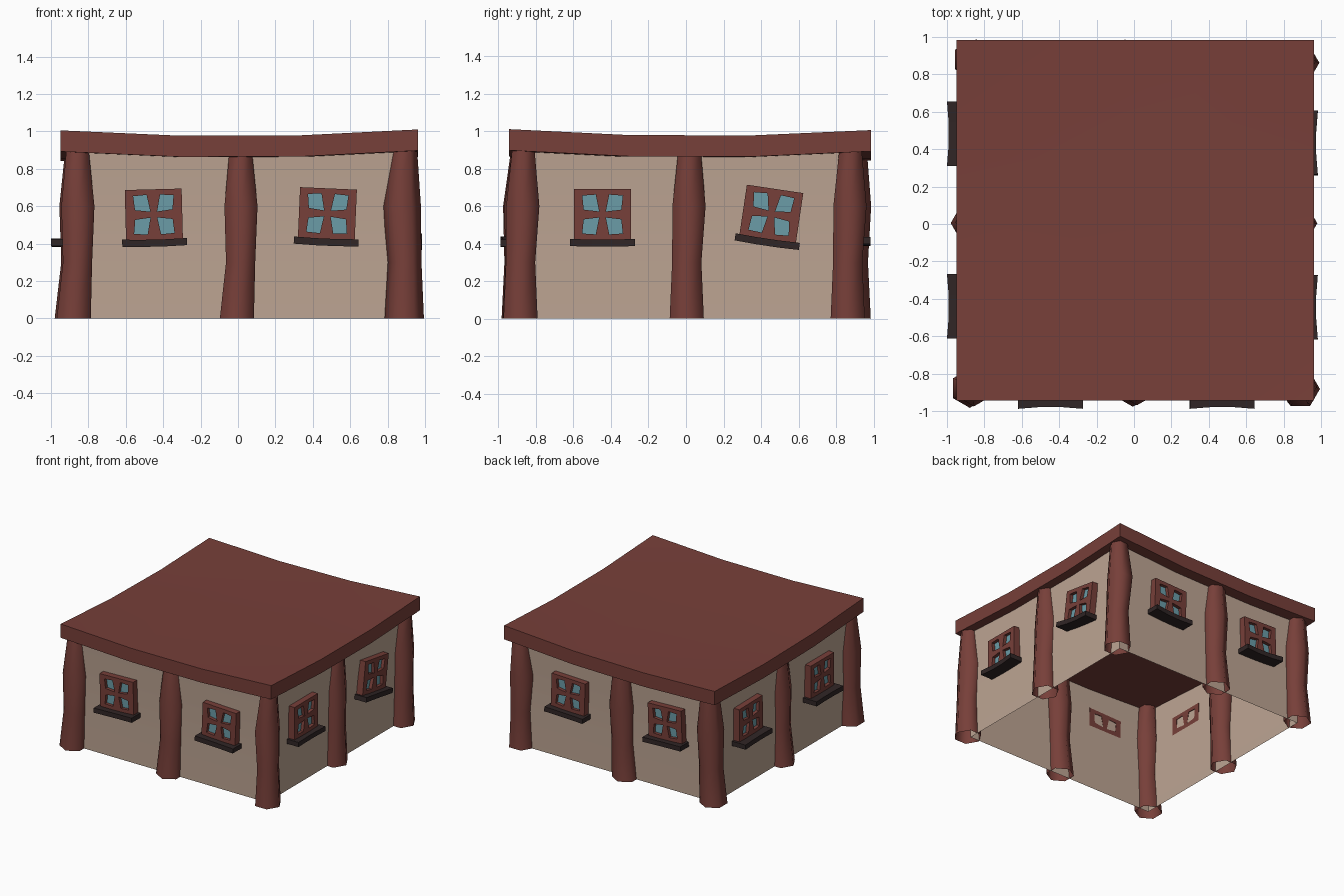
import bpy, bmesh, math
from mathutils import Matrix, Vector

if "Cube" in bpy.data.objects:
    bpy.data.objects.remove(bpy.data.objects["Cube"])


def material(name, rgb):
    m = bpy.data.materials.new(name)
    m.diffuse_color = (*rgb, 1)
    m.use_nodes = True
    m.node_tree.nodes["Principled BSDF"].inputs["Base Color"].default_value = m.diffuse_color
    return m


WOOD = material("red brown wood", (0.185, 0.050, 0.041))
PLASTER = material("beige plaster", (0.51, 0.375, 0.292))
GLASS = material("blue glass", (0.145, 0.335, 0.39))
DARK = material("dark sill wood", (0.030, 0.019, 0.019))


def finish(bm, name, mat, smooth=None):
    me = bpy.data.meshes.new(name)
    bm.to_mesh(me)
    bm.free()
    me.materials.append(mat)
    ob = bpy.data.objects.new(name, me)
    bpy.context.collection.objects.link(ob)
    if smooth:
        bpy.ops.object.select_all(action='DESELECT')
        ob.select_set(True)
        bpy.context.view_layer.objects.active = ob
        bpy.ops.object.shade_smooth_by_angle(angle=math.radians(smooth))
    return ob


def thicken(bm, offset):
    """Extrude a sheet into a closed solid."""
    res = bmesh.ops.extrude_face_region(bm, geom=bm.faces[:], use_keep_orig=True)
    verts = [g for g in res["geom"] if isinstance(g, bmesh.types.BMVert)]
    bmesh.ops.translate(bm, verts=verts, vec=offset)
    bmesh.ops.recalc_face_normals(bm, faces=bm.faces)


# Plaster walls: open shell that flares slightly towards the top
bm = bmesh.new()
rings = []
for z, d in ((0, .872), (.3, .872), (.6, .877), (.9, .892)):
    rings.append([bm.verts.new((sx * d, sy * d, z))
                  for sx, sy in ((-1, -1), (1, -1), (1, 1), (-1, 1))])
for a, b in zip(rings, rings[1:]):
    for i in range(4):
        j = (i + 1) % 4
        bm.faces.new((a[i], a[j], b[j], b[i]))
finish(bm, "walls", PLASTER, 30)

# Sagging roof slab, one low corner at the back left
bm = bmesh.new()
xs, ys = (-.95, -.31, .33, .962), (-.943, -.30, .35, .985)
sag = (0, .03, .03, 0)
grid = []
for i, x in enumerate(xs):
    row = []
    for j, y in enumerate(ys):
        u, v = i / 3, j / 3
        z = 1.005 + .005 * u * (1 - v) - .03 * (1 - u) * v
        z -= max(sag[i], sag[j]) + .25 * min(sag[i], sag[j])
        row.append(bm.verts.new((x, y, z)))
    grid.append(row)
for i in range(3):
    for j in range(3):
        bm.faces.new((grid[i][j], grid[i + 1][j], grid[i + 1][j + 1], grid[i][j + 1]))
thicken(bm, (0, 0, -.113))
finish(bm, "roof", WOOD, 30)


# Wobbly six-sided posts; turn points one edge of the hexagon outwards
def post(name, x, y, turn, shift):
    bm = bmesh.new()
    rings = []
    for k, (z, r) in enumerate(((0, .105), (.3, .09), (.6, .102), (.91, .068))):
        cx, cy = x + shift[k][0], y + shift[k][1]
        rings.append([bm.verts.new((cx + r * math.cos(turn + n * math.pi / 3),
                                    cy + r * math.sin(turn + n * math.pi / 3), z))
                      for n in range(6)])
    for a, b in zip(rings, rings[1:]):
        for n in range(6):
            m = (n + 1) % 6
            bm.faces.new((a[n], a[m], b[m], b[n]))
    finish(bm, name, WOOD, 70)


wob_a = ((-.01, 0), (.01, 0), (.012, .005), (.01, .015))
wob_b = ((0, 0), (.002, 0), (-.013, .012), (0, .015))
SIDE = math.pi / 2
post("front_left_post", -.868, -.878, SIDE, wob_a)
post("front_middle_post", .004, -.872, SIDE, wob_a)
post("front_right_post", .889, -.882, 0, wob_b)
post("right_middle_post", .875, .004, 0, wob_b)
post("back_right_post", .886, .862, 0, wob_b)
post("back_middle_post", -.06, .88, SIDE, wob_a)
post("back_left_post", -.855, .88, SIDE, wob_a)
post("left_middle_post", -.865, .005, 0, wob_a)


# Window: frame sheet with four skewed panes, glass plate and bent sill.
# Local space: x along the wall, z up, -y outwards, wall plane at y = 0.
def window(name, angle, u, zc, tilt, sill_depth):
    wall = .876
    mat = (Matrix.Rotation(math.radians(angle), 4, 'Z')
           @ Matrix.Translation((u, -wall, zc))
           @ Matrix.Rotation(math.radians(-tilt), 4, 'Y'))
    hw, hh = .152, .135
    bm = bmesh.new()
    for sx in (-1, 1):
        for sz in (-1, 1):
            outer = [(hw, hh), (0, hh), (0, 0), (hw, 0)]
            pane = [(.108, .101), (.036, .106), (.018, .016), (.100, .026)]
            o = [bm.verts.new((sx * a, 0, sz * b)) for a, b in outer]
            p = [bm.verts.new((sx * a, 0, sz * b)) for a, b in pane]
            for k in range(4):
                m = (k + 1) % 4
                bm.faces.new((o[k], o[m], p[m], p[k]))
    bmesh.ops.remove_doubles(bm, verts=bm.verts, dist=1e-5)
    bmesh.ops.recalc_face_normals(bm, faces=bm.faces)
    thicken(bm, (0, -.055, 0))
    bm.transform(mat)
    finish(bm, name + "_frame", WOOD)

    bm = bmesh.new()
    bmesh.ops.create_cube(bm, size=1, matrix=mat @ Matrix.Translation((0, -.025, 0))
                          @ Matrix.Diagonal((.25, .008, .23, 1)))
    finish(bm, name + "_glass", GLASS)

    bm = bmesh.new()
    cols = []
    for x, bend in ((-.173, 0), (-.06, .009), (.06, .009), (.173, 0)):
        cols.append([bm.verts.new((x, y, -.13 - bend * .4))
                     for y in (0, -sill_depth + bend)])
    for a, b in zip(cols, cols[1:]):
        bm.faces.new((a[0], a[1], b[1], b[0]))
    thicken(bm, (0, 0, -.038))
    bm.transform(mat)
    finish(bm, name + "_sill", DARK)


window("front_left_window", 0, -.45, .555, 1.5, .112)
window("front_right_window", 0, .478, .56, -2.5, .112)
window("right_front_window", 90, -.445, .555, 0, .107)
window("right_back_window", 90, .455, .558, -8.5, .107)
window("back_right_window", 180, -.42, .56, -2, .108)
window("back_left_window", 180, .46, .56, 2, .108)
window("left_back_window", 270, -.485, .555, 1, .124)
window("left_front_window", 270, .44, .555, 0, .124)
